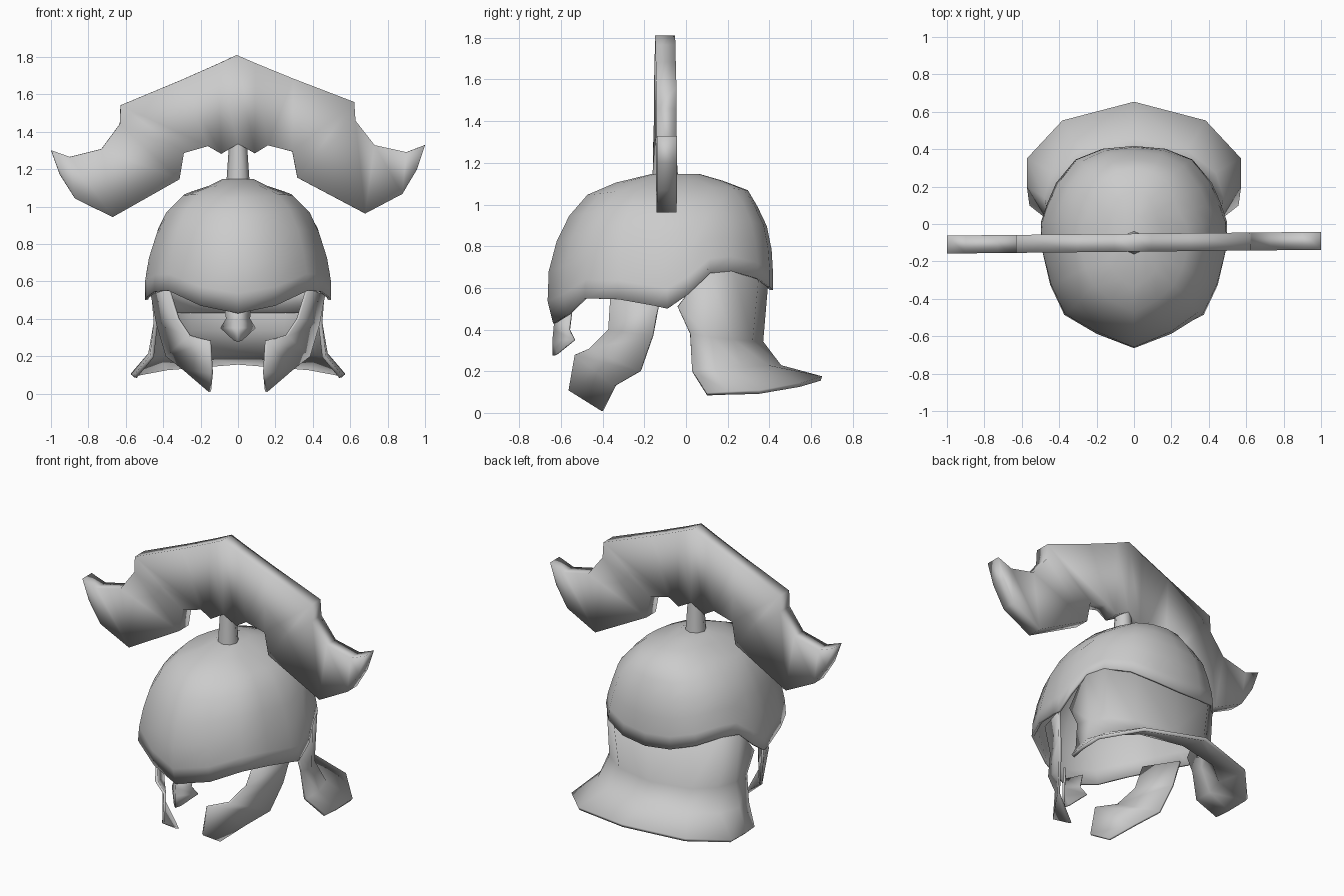
import bpy, bmesh, math
from mathutils import Matrix

old = bpy.data.objects.get("Cube")
if old:
    bpy.data.objects.remove(old, do_unlink=True)

grey = bpy.data.materials.new("plain grey")
grey.use_nodes = True
GREY = (0.6, 0.6, 0.6, 1)
grey.diffuse_color = GREY
grey.node_tree.nodes["Principled BSDF"].inputs["Base Color"].default_value = GREY


def finish(name, bm, thickness=0, mirror=False, angle=50):
    """Turn a bmesh into a smooth grey object, optionally mirrored and thickened."""
    bmesh.ops.recalc_face_normals(bm, faces=bm.faces)
    mesh = bpy.data.meshes.new(name)
    bm.to_mesh(mesh)
    bm.free()
    mesh.materials.append(grey)
    ob = bpy.data.objects.new(name, mesh)
    bpy.context.collection.objects.link(ob)
    if mirror:
        mod = ob.modifiers.new("Mirror", "MIRROR")
        mod.use_clip = True
    if thickness:
        mod = ob.modifiers.new("Solidify", "SOLIDIFY")
        mod.thickness = thickness
        mod.offset = 0
    bpy.context.view_layer.objects.active = ob
    for o in bpy.context.selected_objects:
        o.select_set(False)
    ob.select_set(True)
    bpy.ops.object.shade_smooth_by_angle(angle=math.radians(angle))
    return ob


def grid(rows, closed=False):
    """Bridge rows of points with quads."""
    bm = bmesh.new()
    vs = [[bm.verts.new(p) for p in row] for row in rows]
    n = len(rows[0])
    for a, b in zip(vs, vs[1:]):
        for i in range(n if closed else n - 1):
            j = (i + 1) % n
            bm.faces.new((a[i], a[j], b[j], b[i]))
    return bm, vs


def lookup(table, z):
    """Linear interpolation in a list of (height, value)."""
    if z <= table[0][0]:
        return table[0][1]
    for (z0, a), (z1, b) in zip(table, table[1:]):
        if z <= z1:
            return a + (b - a) * (z - z0) / (z1 - z0)
    return table[-1][1]


# Dome: silhouettes by height, plan outline with rim height
FRONT = [(.43, .53), (.55, .56), (.7, .55), (.9, .49), (1.04, .37), (1.1, .23), (1.14, .06)]
BACK = [(.6, .51), (.75, .51), (.9, .48), (.98, .44), (1.06, .4), (1.12, .24), (1.14, .16)]
SIDE = [(.5, .49), (.6, .49), (.72, .47), (.94, .4), (1.07, .27), (1.1, .16), (1.14, .08)]
PLAN = [(0, -1, .43), (.4, -.86, .47), (.75, -.68, .55), (.9, -.4, .545), (.98, -.1, .515),
        (1, .02, .5), (1, .22, .57), (.95, .42, .67), (.86, .62, .68), (.64, .86, .645),
        (.34, .97, .605), (0, 1, .59)]
TOP = 1.14
plan = PLAN + [(-u, v, r) for u, v, r in PLAN[-2:0:-1]]
rows = []
for f in (0, .15, .35, .55, .72, .86, .94, 1):
    row = []
    for u, v, rim in plan:
        z = rim + (TOP - rim) * f
        row.append((u * lookup(SIDE, z), -.1 + v * lookup(FRONT if v < 0 else BACK, z), z))
    rows.append(row)
bm, vs = grid(rows, closed=True)
bm.faces.new(vs[-1])
finish("dome", bm, .015)

# Flared neck guard, half from ear to centre back
bm, _ = grid([
    [(.45, -.04, .51), (.45, .1, .69), (.4, .22, .69), (.27, .34, .66), (0, .385, .64)],
    [(.44, .02, .38), (.43, .12, .36), (.38, .22, .35), (.25, .31, .34), (0, .36, .34)],
    [(.46, .03, .2), (.47, .14, .21), (.43, .27, .21), (.28, .39, .22), (0, .45, .22)],
    [(.55, .1, .09), (.565, .2, .095), (.565, .35, .1), (.38, .55, .135), (0, .65, .165)]])
finish("neck_guard", bm, .022, mirror=True)

# Band inside the back of the dome
band = [(.4, .1), (.35, .2), (.23, .3), (0, .34)]
bm, _ = grid([[(x, y, z) for x, y in band] for z in (.43, .6)])
finish("inner_band", bm, .01, mirror=True)

# Cheek guards, rear edge bridged to front edge
bm, _ = grid([
    [(.46, -.13, .53), (.43, -.16, .37), (.38, -.22, .2), (.29, -.34, .13), (.15, -.4, .01)],
    [(.37, -.36, .56), (.32, -.37, .4), (.26, -.46, .31), (.15, -.53, .28), (.14, -.56, .11)]])
finish("cheek_guards", bm, .015, mirror=True)

# Nose guard
bm, _ = grid([
    [(0, -.625, .46), (0, -.63, .4), (0, -.635, .35), (0, -.635, .275)],
    [(.07, -.55, .48), (.06, -.56, .4), (.09, -.535, .35), (.02, -.615, .285)]])
finish("nose_guard", bm, .012, mirror=True)

# Plume: upper edge paired with lower edge, thickened along y
UPPER = [(0, 1.81), (.1, 1.765), (.3, 1.68), (.625, 1.55), (.63, 1.45), (.73, 1.318),
         (.9, 1.278), (1, 1.315)]
LOWER = [(0, 1.335), (.09, 1.283), (.16, 1.325), (.29, 1.29), (.315, 1.15), (.675, .953),
         (.875, 1.055), (.955, 1.185)]


def both(edge):
    return [(-x, z) for x, z in edge[:0:-1]] + edge


up, low = both(UPPER), both(LOWER)
HALF = .048
loop = [[(x, s * HALF, z) for x, z in e] for e, s in ((up, -1), (low, -1), (low, 1), (up, 1))]
bm, vs = grid(loop + [loop[0]])
for i in (0, -1):
    bm.faces.new([vs[k][i] for k in range(4)])
bmesh.ops.remove_doubles(bm, verts=bm.verts, dist=.0001)
turn = Matrix.Rotation(.01, 3, "Z") @ Matrix.Rotation(-.014, 3, "Y")
bmesh.ops.rotate(bm, verts=bm.verts, cent=(0, 0, 1.3), matrix=turn)
bmesh.ops.translate(bm, verts=bm.verts, vec=(0, -.1, 0))
finish("plume", bm, angle=120)

# Tapered stem holding the plume
bm = bmesh.new()
bmesh.ops.create_cone(bm, cap_ends=True, segments=8, radius1=.064, radius2=.045, depth=.28,
                      matrix=Matrix.Translation((0, -.1, 1.24)))
finish("plume_stem", bm)
